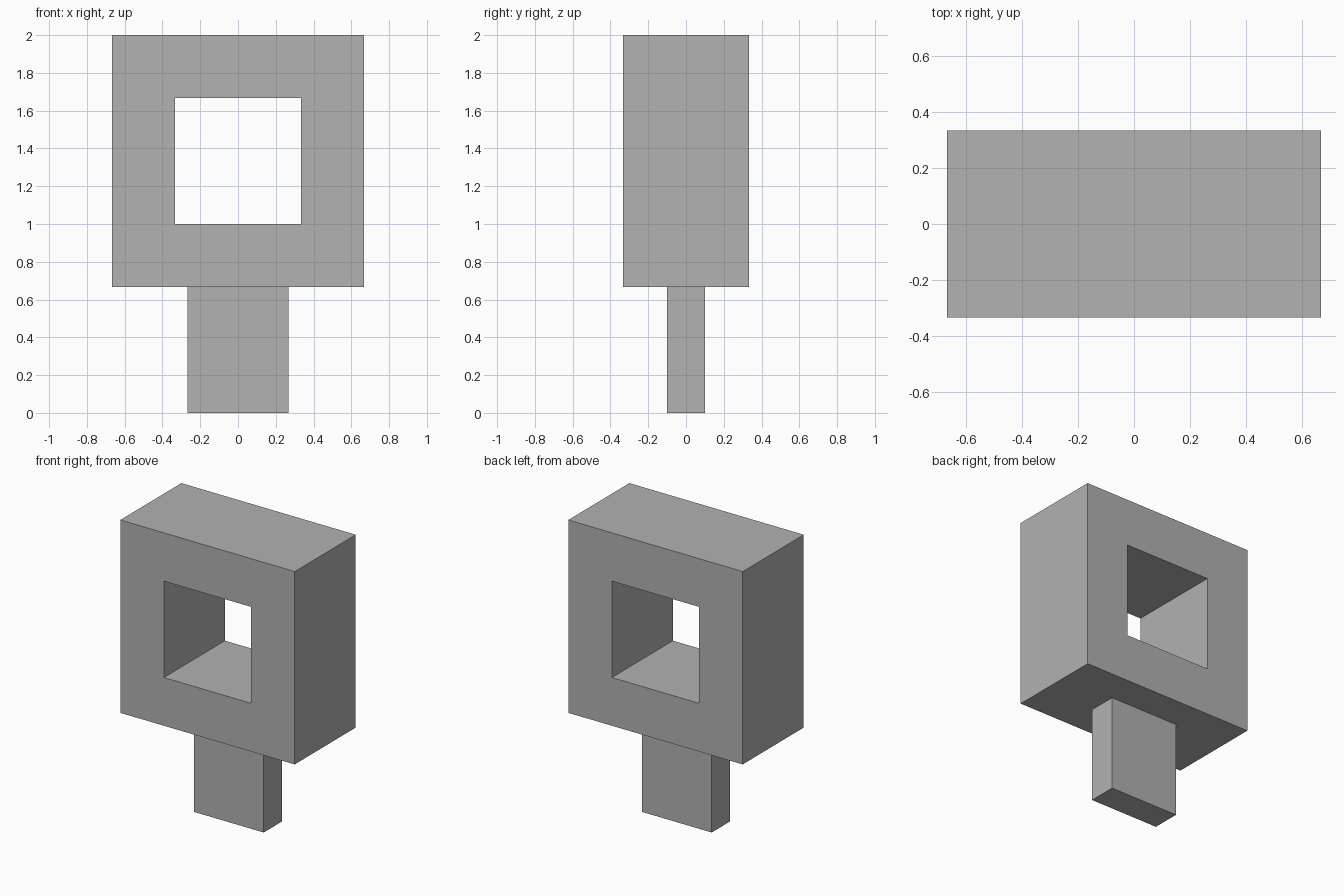
import bpy
import bmesh

cube = bpy.data.objects.get("Cube")
if cube:
    bpy.data.objects.remove(cube, do_unlink=True)

# Single flat grey
grey = bpy.data.materials.new("grey")
GREY = (0.445, 0.445, 0.445, 1.0)
grey.diffuse_color = GREY
grey.use_nodes = True
for node in grey.node_tree.nodes:
    if node.type == 'BSDF_PRINCIPLED':
        node.inputs["Base Color"].default_value = GREY

U = 1 / 3  # base module


def finish(name, bm):
    bmesh.ops.recalc_face_normals(bm, faces=bm.faces)
    mesh = bpy.data.meshes.new(name)
    bm.to_mesh(mesh)
    bm.free()
    mesh.materials.append(grey)
    obj = bpy.data.objects.new(name, mesh)
    bpy.context.collection.objects.link(obj)
    return obj


def square_loop(bm, half, y, zc):
    corners = [(-1, -1), (1, -1), (1, 1), (-1, 1)]
    return [bm.verts.new((sx * half, y, zc + sz * half)) for sx, sz in corners]


# Square frame: four loops bridged around into a closed tube
bm = bmesh.new()
loops = [square_loop(bm, half, y, 4 * U)
         for half, y in ((2 * U, -U), (2 * U, U), (U, U), (U, -U))]
for k in range(4):
    a, b = loops[k], loops[(k + 1) % 4]
    for i in range(4):
        j = (i + 1) % 4
        bm.faces.new((a[i], a[j], b[j], b[i]))
finish("square_frame", bm)

# Flat handle below the frame
bm = bmesh.new()
bmesh.ops.create_cube(bm, size=1)
bmesh.ops.scale(bm, vec=(1.6 * U, 0.6 * U, 2 * U), verts=bm.verts)
bmesh.ops.translate(bm, vec=(0, 0, U), verts=bm.verts)
finish("handle", bm)
